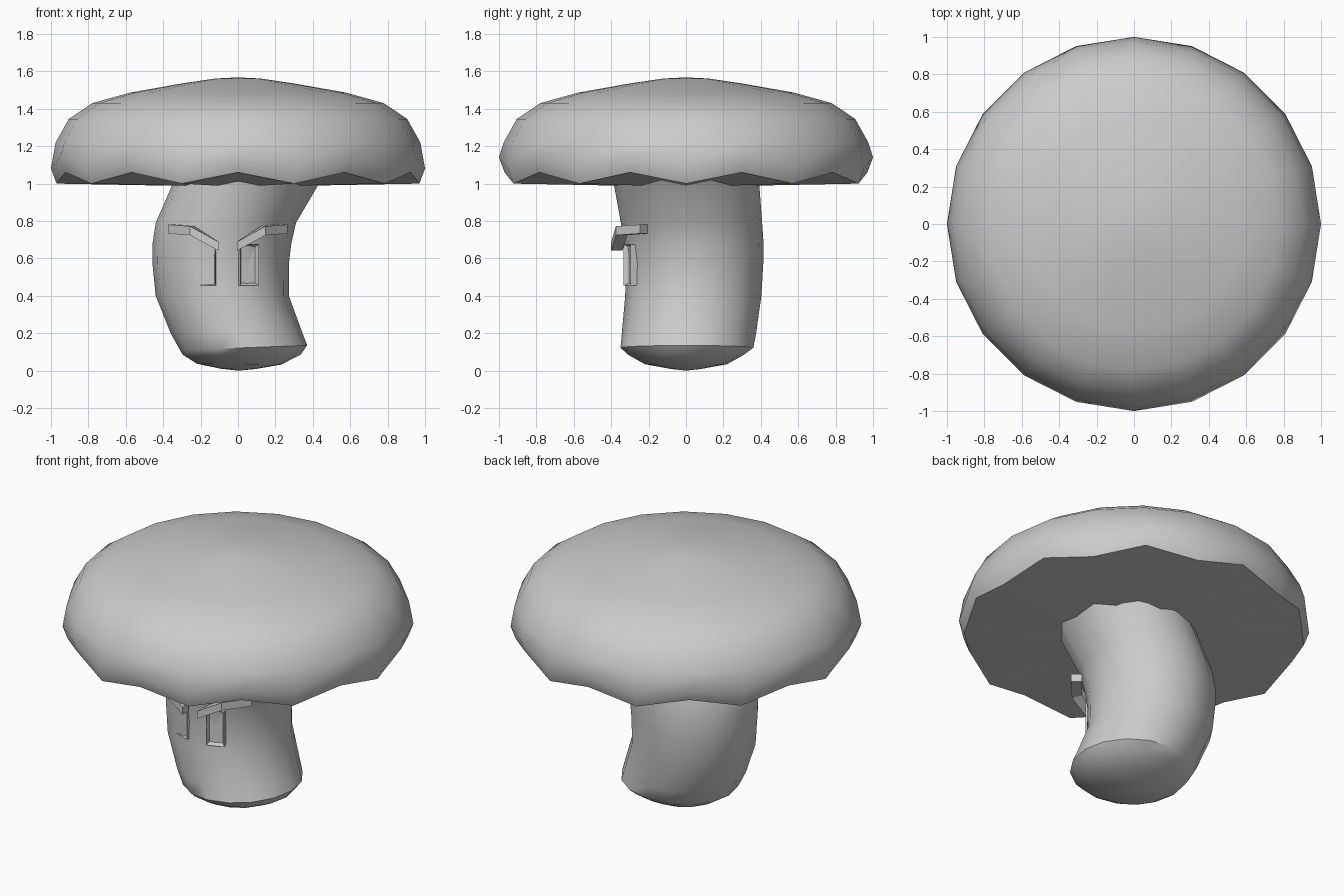
import bpy, bmesh
from math import sin, cos, pi, radians
from mathutils import Matrix, Vector

if "Cube" in bpy.data.objects:
    bpy.data.objects.remove(bpy.data.objects["Cube"])


def finish(name, bm, smooth=True):
    bmesh.ops.recalc_face_normals(bm, faces=bm.faces[:])
    me = bpy.data.meshes.new(name)
    bm.to_mesh(me)
    bm.free()
    ob = bpy.data.objects.new(name, me)
    bpy.context.collection.objects.link(ob)
    if smooth:
        bpy.ops.object.select_all(action='DESELECT')
        bpy.context.view_layer.objects.active = ob
        ob.select_set(True)
        bpy.ops.object.shade_smooth_by_angle(angle=radians(42))
    return ob


def loft(bm, rings, start=None, end=None):
    """Skin rings of points; start / end are optional tip points."""
    vs = [[bm.verts.new(p) for p in r] for r in rings]
    n = len(vs[0])
    for a, b in zip(vs, vs[1:]):
        for i in range(n):
            j = (i + 1) % n
            bm.faces.new((a[i], a[j], b[j], b[i]))
    for ring, tip in ((vs[0], start), (vs[-1], end)):
        if tip is None:
            bm.faces.new(ring)
        else:
            t = bm.verts.new(tip)
            for i in range(n):
                bm.faces.new((ring[i], ring[(i + 1) % n], t))


# Cap: 20 sides, lower two rings zigzag for the scalloped rim
N = 20
profile = [(0.97, 1.0, 0.06), (1.0, 1.08, 0.06), (0.975, 1.22, 0), (0.905, 1.345, 0),
           (0.78, 1.43, 0), (0.575, 1.487, 0), (0.29, 1.537, 0), (0.12, 1.562, 0)]
bm = bmesh.new()
loft(bm, [[(r * cos(2 * pi * i / N), r * sin(2 * pi * i / N), z + wave * (i % 2))
           for i in range(N)] for r, z, wave in profile],
     start=(0, 0, 0.982), end=(0, 0, 1.568))
finish("cap", bm)

# Stem: bent stack of ovals (x min, x max, y min, y max, z at left, z at right)
ovals = [(-0.09, 0.09, -0.08, 0.08, 0.01, 0.008),
         (-0.22, 0.23, -0.22, 0.22, 0.037, 0.032),
         (-0.295, 0.335, -0.31, 0.31, 0.085, 0.085),
         (-0.31, 0.37, -0.35, 0.36, 0.11, 0.135),
         (-0.36, 0.345, -0.343, 0.375, 0.2, 0.2),
         (-0.44, 0.272, -0.325, 0.403, 0.4, 0.4),
         (-0.457, 0.272, -0.322, 0.413, 0.57, 0.57),
         (-0.457, 0.285, -0.333, 0.415, 0.68, 0.68),
         (-0.44, 0.31, -0.348, 0.407, 0.79, 0.79),
         (-0.34, 0.445, -0.39, 0.39, 1.02, 1.02)]
M = 16
rings = []
for x0, x1, y0, y1, zl, zr in ovals:
    ring = []
    for i in range(M):
        c, s = cos(2 * pi * i / M), sin(2 * pi * i / M)
        ring.append(((x0 + x1) / 2 + (x1 - x0) / 2 * c, (y0 + y1) / 2 + (y1 - y0) / 2 * s,
                     (zl + zr) / 2 + (zr - zl) / 2 * c))
    rings.append(ring)
bm = bmesh.new()
loft(bm, rings, start=(0, 0, 0))
finish("stem", bm)

# Face: mirrored about a line slightly left of centre
FACE_X = -0.055
for side, label in ((1, "right"), (-1, "left")):
    # Eye: small box with a recessed front
    bm = bmesh.new()
    bmesh.ops.create_cube(bm, size=1)
    bmesh.ops.scale(bm, vec=(0.105, 0.1, 0.22), verts=bm.verts)
    bm.normal_update()
    front = [f for f in bm.faces if f.normal.y < -0.9]
    bmesh.ops.inset_region(bm, faces=front, thickness=0.018)
    bmesh.ops.translate(bm, vec=(0, 0.025, 0), verts=front[0].verts)
    bm.transform(Matrix.Translation((FACE_X + side * 0.1, -0.268, 0.565))
                 @ Matrix.Rotation(side * radians(20), 4, 'Z'))
    finish(label + "_eye", bm, False)

    # Eyebrow: bent square bar slanting down to the middle
    path = [Vector((FACE_X + side * x, y, z)) for x, y, z in
            ((0.05, -0.37, 0.665), (0.19, -0.345, 0.748), (0.295, -0.225, 0.757))]
    outs = [Vector((0, 0.03, 0)), Vector((side * -0.012, 0.03, 0)), Vector((side * -0.025, 0.02, 0))]
    up = Vector((0, 0, 0.024))
    bm = bmesh.new()
    loft(bm, [[p - o - up, p + o - up, p + o + up, p - o + up] for p, o in zip(path, outs)])
    finish(label + "_eyebrow", bm, False)
